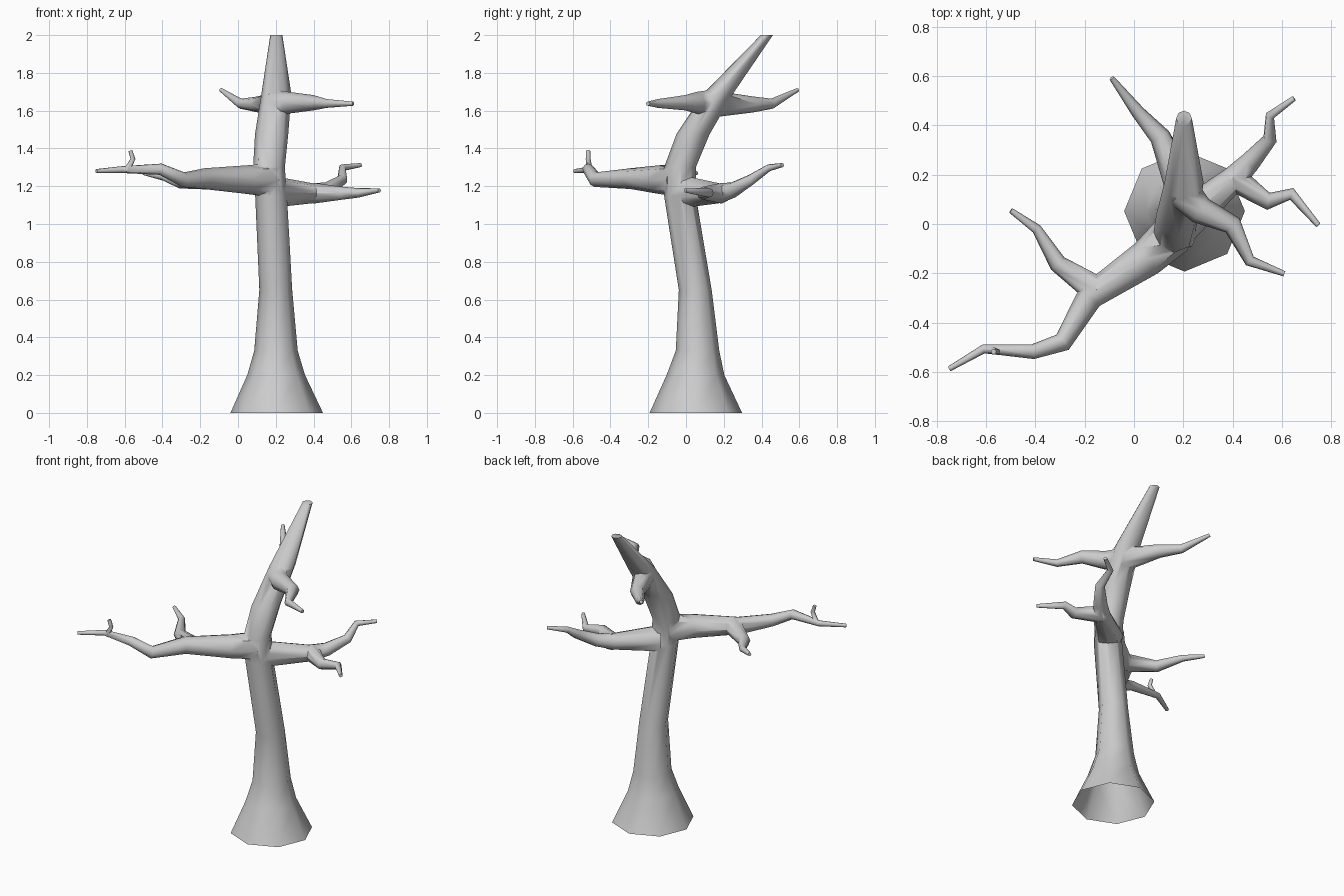
import bpy, bmesh, math
from mathutils import Vector

if "Cube" in bpy.data.objects:
    bpy.data.objects.remove(bpy.data.objects["Cube"])

SIDES = 8
TIP = 0.011


def loft(name, rings):
    """Closed tube through a list of rings."""
    bm = bmesh.new()
    loops = [[bm.verts.new(p) for p in ring] for ring in rings]
    for a, b in zip(loops, loops[1:]):
        for i in range(SIDES):
            j = (i + 1) % SIDES
            bm.faces.new((a[i], a[j], b[j], b[i]))
    bm.faces.new(loops[0][::-1])
    bm.faces.new(loops[-1])
    bmesh.ops.recalc_face_normals(bm, faces=bm.faces)
    mesh = bpy.data.meshes.new(name)
    bm.to_mesh(mesh)
    bm.free()
    ob = bpy.data.objects.new(name, mesh)
    bpy.context.collection.objects.link(ob)
    return ob


def ring(center, u, v, r):
    angles = [k * math.tau / SIDES for k in range(SIDES)]
    return [center + (u * math.cos(a) + v * math.sin(a)) * r for a in angles]


def grow(name, radius, *path):
    """Tube that thins towards its tip, merged into the tree."""
    pts = [Vector(p) for p in path]
    run = [0.0]
    for a, b in zip(pts, pts[1:]):
        run.append(run[-1] + (b - a).length)
    u = Vector((0, 0, 1)) if radius > 0.02 else Vector((0, 1, 0))
    rings = []
    for i, p in enumerate(pts):
        ahead = pts[min(i + 1, len(pts) - 1)] - p
        behind = p - pts[max(i - 1, 0)]
        t = (ahead.normalized() + behind.normalized()).normalized()
        u = (u - t * u.dot(t)).normalized()
        taper = (1 - run[i] / run[-1]) ** 1.2
        rings.append(ring(p, u, t.cross(u), TIP + (radius - TIP) * taper))
    limb = loft(name, rings)
    mod = tree.modifiers.new(name, 'BOOLEAN')
    mod.operation = 'UNION'
    mod.solver = 'EXACT'
    mod.object = limb
    bpy.ops.object.modifier_apply(modifier=name)
    bpy.data.objects.remove(limb, do_unlink=True)


# Trunk: horizontal octagons as (z, centre x, centre y, radius)
sections = [(0, .205, .052, .245), (.2, .202, .05, .153), (.33, .201, .061, .115),
            (.65, .2, .049, .087), (1.15, .175, -.032, .084), (1.3, .164, -.032, .084),
            (1.475, .178, .037, .088), (1.69, .203, .17, .079), (2, .203, .428, .032)]
X, Y = Vector((1, 0, 0)), Vector((0, 1, 0))
tree = loft("tree", [ring(Vector((x, y, z)), X, Y, r) for z, x, y, r in sections])
bpy.context.view_layer.objects.active = tree
tree.select_set(True)

# Left limb with its fork and twig
grow("left_branch", .088, (.16, -.04, 1.232), (.05, -.14, 1.235), (-.18, -.295, 1.24),
     (-.29, -.48, 1.235), (-.41, -.518, 1.29), (-.61, -.507, 1.288), (-.75, -.588, 1.28))
grow("left_fork", .058, (-.15, -.27, 1.24), (-.31, -.16, 1.225),
     (-.395, -.02, 1.25), (-.5, .055, 1.27))
grow("left_twig", .017, (-.59, -.51, 1.28), (-.556, -.518, 1.345), (-.57, -.518, 1.388))

# Right limb with its fork
grow("right_branch", .083, (.19, 0, 1.17), (.4, .18, 1.163), (.47, .25, 1.18),
     (.552, .345, 1.235), (.552, .44, 1.298), (.65, .51, 1.312))
grow("right_fork", .055, (.4, .19, 1.163), (.545, .092, 1.163),
     (.64, .122, 1.165), (.748, -.005, 1.178))

# Upper pair of limbs
grow("upper_back_branch", .07, (.195, .15, 1.635), (.105, .355, 1.633),
     (.015, .455, 1.637), (-.09, .592, 1.71))
grow("upper_front_branch", .07, (.2, .13, 1.64), (.27, .055, 1.642), (.4, -.005, 1.642),
     (.47, -.15, 1.638), (.61, -.202, 1.637))

# Hollow base: open the underside
bm = bmesh.new()
bm.from_mesh(tree.data)
base = [f for f in bm.faces if all(v.co.z < 1e-4 for v in f.verts)]
bmesh.ops.delete(bm, geom=base, context='FACES_ONLY')
bm.to_mesh(tree.data)
bm.free()
bpy.ops.object.shade_smooth_by_angle(angle=math.radians(65))
